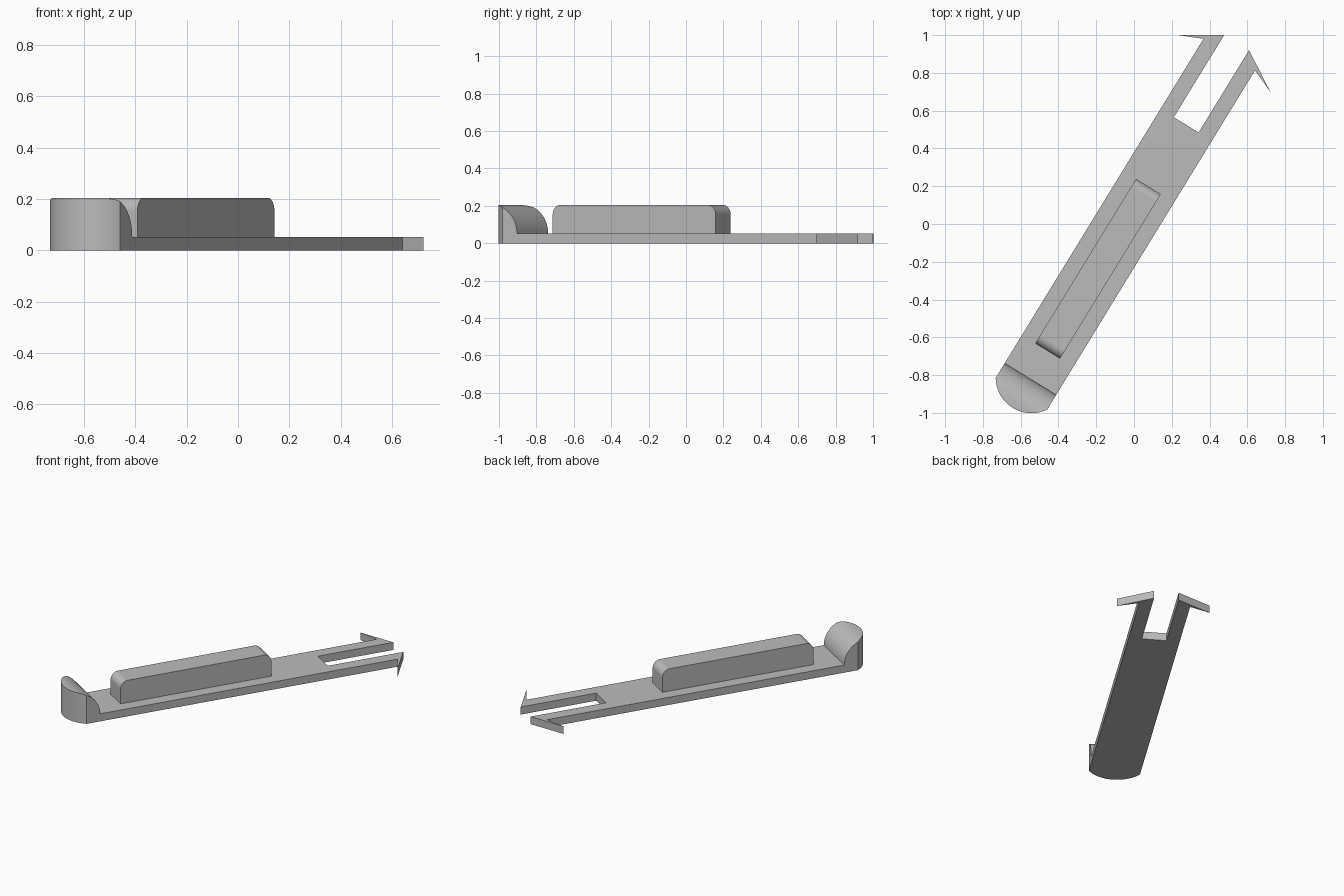
import bpy, bmesh, math
from mathutils import Matrix

cube = bpy.data.objects.get("Cube")
if cube:
    bpy.data.objects.remove(cube, do_unlink=True)

grey = bpy.data.materials.new("plain grey")
grey.use_nodes = True
grey.diffuse_color = (0.5, 0.5, 0.5, 1)
grey.node_tree.nodes["Principled BSDF"].inputs["Base Color"].default_value = (0.5, 0.5, 0.5, 1)

# The clip lies diagonally: local y runs along it, local x across it
PLACE = Matrix.Translation((-0.033, 0.020, 0)) @ Matrix.Rotation(math.radians(-31.5), 4, "Z")
HALF, SLOT, THICK, TOP = 0.16, 0.077, 0.052, 0.205


def arc(cx, cy, r, start, end, steps):
    return [(cx + r * math.cos(start + (end - start) * i / steps),
             cy + r * math.sin(start + (end - start) * i / steps)) for i in range(steps + 1)]


def prism(name, points, offset):
    """Closed solid swept from a list of 3D points along an offset."""
    bm = bmesh.new()
    face = bm.faces.new([bm.verts.new(p) for p in points])
    swept = bmesh.ops.extrude_face_region(bm, geom=[face])["geom"]
    bmesh.ops.translate(bm, vec=offset, verts=[v for v in swept if isinstance(v, bmesh.types.BMVert)])
    bmesh.ops.recalc_face_normals(bm, faces=bm.faces)
    mesh = bpy.data.meshes.new(name)
    bm.to_mesh(mesh)
    bm.free()
    mesh.materials.append(grey)
    obj = bpy.data.objects.new(name, mesh)
    bpy.context.collection.objects.link(obj)
    obj.matrix_world = PLACE
    return obj


def side_prism(name, profile, half_width):
    return prism(name, [(-half_width, y, z) for y, z in profile], (2 * half_width, 0, 0))


def finish(obj):
    bpy.ops.object.select_all(action="DESELECT")
    obj.select_set(True)
    bpy.context.view_layer.objects.active = obj
    bpy.ops.object.shade_smooth_by_angle(angle=math.radians(25))
    weighted = obj.modifiers.new("even_shading", "WEIGHTED_NORMAL")
    weighted.keep_sharp = True


# Side profile: thin strip with a rounded lip at the front end
r = TOP - THICK
profile = [(-1.3, 0), (1.2, 0), (1.2, THICK)]
profile += arc(-0.986 - r, THICK, r, 0, math.pi / 2, 16) + [(-1.3, TOP)]
body = side_prism("strip_with_lip", profile, 0.5)

# Plan outline: curved front end, forked back end with barbed prongs
corner = math.acos(HALF / 0.19)
prong = [(HALF, 1.028), (0.29, 0.973), (SLOT, 1.103), (SLOT, 0.592)]
outline = arc(0, -0.975, 0.19, corner - math.pi, -corner, 24)
outline += prong + [(-x, y) for x, y in reversed(prong)]
cutter = prism("plan_outline", [(x, y, -0.1) for x, y in outline], (0, 0, 0.5))
cutter.hide_render = True

# Keep only the solid shared by profile and outline
cut = body.modifiers.new("trim", "BOOLEAN")
cut.operation, cut.solver, cut.object = "INTERSECT", "EXACT", cutter
bpy.context.view_layer.update()
trimmed = bpy.data.meshes.new_from_object(body.evaluated_get(bpy.context.evaluated_depsgraph_get()))
body.modifiers.clear()
body.data = trimmed
bpy.data.objects.remove(cutter, do_unlink=True)
finish(body)

# Raised grip block with rounded top ends
front, back, round_r = -0.812, 0.209, 0.05
block = [(front, THICK), (back, THICK)]
block += arc(back - round_r, TOP - round_r, round_r, 0, math.pi / 2, 12)
block += arc(front + round_r, TOP - round_r, round_r, math.pi / 2, math.pi, 12)
finish(side_prism("grip_block", block, SLOT))
